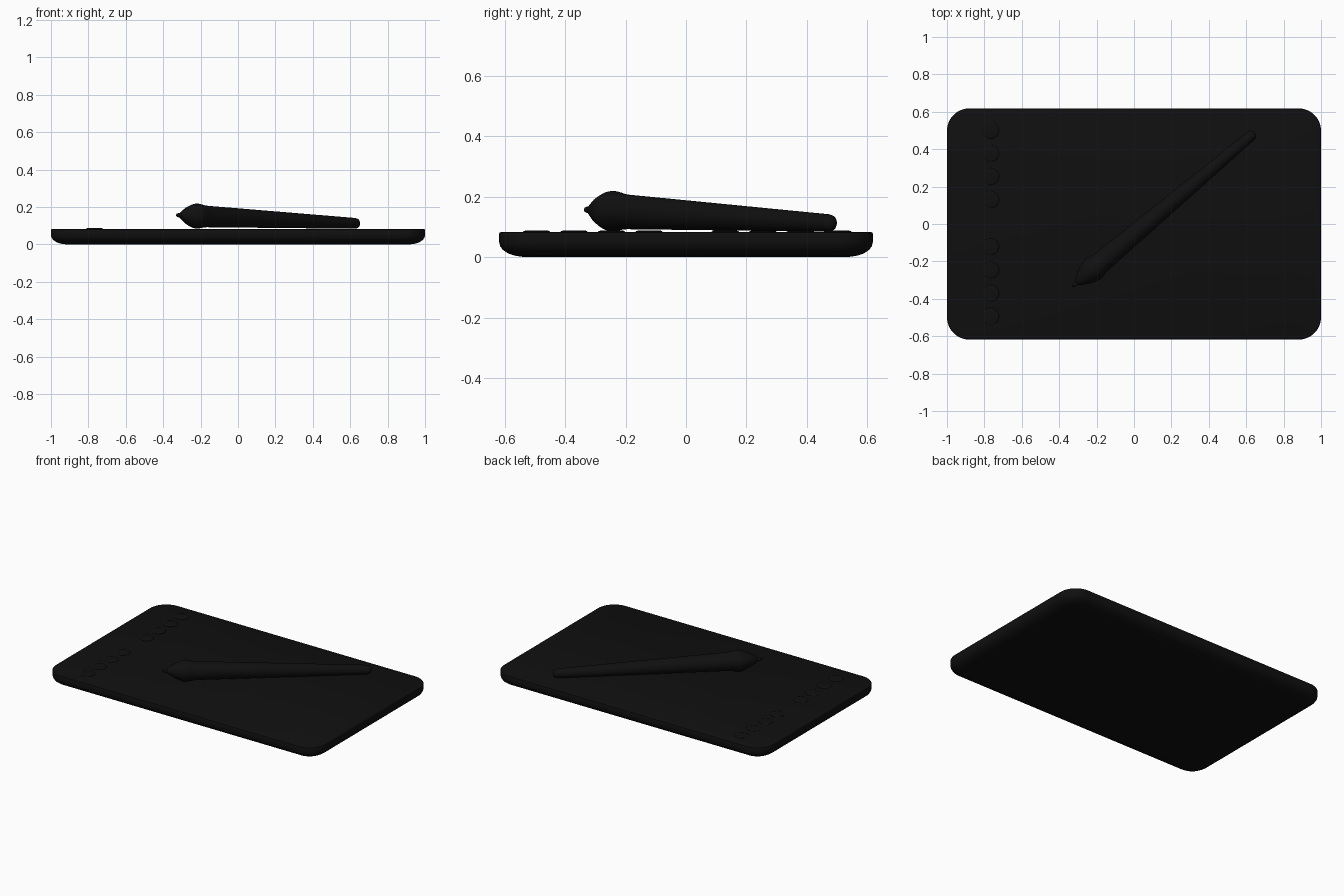
import bpy, bmesh, math
from mathutils import Vector

if "Cube" in bpy.data.objects:
    bpy.data.objects.remove(bpy.data.objects["Cube"])

black = bpy.data.materials.new("matte_black")
black.diffuse_color = (0.005, 0.005, 0.005, 1)
black.use_nodes = True
black.node_tree.nodes["Principled BSDF"].inputs["Base Color"].default_value = black.diffuse_color


def loft(name, rings):
    """Skin a list of closed point rings and cap both ends."""
    bm = bmesh.new()
    loops = [[bm.verts.new(p) for p in ring] for ring in rings]
    n = len(loops[0])
    for a, b in zip(loops, loops[1:]):
        for i in range(n):
            j = (i + 1) % n
            bm.faces.new((a[i], a[j], b[j], b[i]))
    bm.faces.new(loops[0][::-1])
    bm.faces.new(loops[-1])
    bmesh.ops.recalc_face_normals(bm, faces=bm.faces)
    mesh = bpy.data.meshes.new(name)
    bm.to_mesh(mesh)
    bm.free()
    ob = bpy.data.objects.new(name, mesh)
    bpy.context.collection.objects.link(ob)
    mesh.materials.append(black)
    bpy.ops.object.select_all(action='DESELECT')
    ob.select_set(True)
    bpy.context.view_layer.objects.active = ob
    bpy.ops.object.shade_smooth_by_angle(angle=math.radians(35))
    return ob


def rounded_rect(hx, hy, r, z, steps=12):
    pts = []
    for k, (sx, sy) in enumerate([(1, 1), (-1, 1), (-1, -1), (1, -1)]):
        for i in range(steps + 1):
            a = math.pi / 2 * (k + i / steps)
            pts.append((sx * (hx - r) + r * math.cos(a),
                        sy * (hy - r) + r * math.sin(a), z))
    return pts


def turned(name, origin, axis, profile, n=32):
    """Revolve (distance, radius) pairs around an axis."""
    d = Vector(axis).normalized()
    u = d.orthogonal().normalized()
    v = d.cross(u)
    rings = []
    for s, r in profile:
        c = Vector(origin) + d * s
        rings.append([c + r * (math.cos(t) * u + math.sin(t) * v)
                      for t in (2 * math.pi * i / n for i in range(n))])
    return loft(name, rings)


# Tablet slab with a softly curved underside
sections = [(0.085, 0), (0.055, 0.004), (0.03, 0.012), (0.012, 0.024),
            (0.003, 0.037), (0, 0.05), (0, 0.077), (0.002, 0.081), (0.006, 0.083)]
loft("tablet_body", [rounded_rect(1 - i, 0.618 - i, 0.12 - i, z) for i, z in sections])

# Two groups of four round shortcut keys
for group, start in (("upper", 0.13), ("lower", -0.494)):
    for i in range(4):
        turned(f"{group}_key_{i + 1}", (-0.767, start + i * 0.124, 0.075), (0, 0, 1),
               [(0, 0.045), (0.009, 0.045), (0.0115, 0.042), (0.0125, 0.037)])

# Stylus lying diagonally on the tablet
tip = Vector((-0.328, -0.333, 0.157))
end = Vector((0.645, 0.488, 0.112))
L = (end - tip).length
turned("stylus_nib", tip, end - tip,
       [(0, 0.004), (0.004, 0.009), (0.012, 0.011), (0.04, 0.012)], 16)
turned("stylus_body", tip, end - tip,
       [(0.028, 0.013), (0.034, 0.02), (0.075, 0.045), (0.105, 0.058), (0.125, 0.065),
        (0.142, 0.067), (0.16, 0.065), (0.185, 0.060), (0.21, 0.0575),
        (L - 0.03, 0.029), (L - 0.014, 0.026), (L - 0.004, 0.018), (L, 0.008)])
